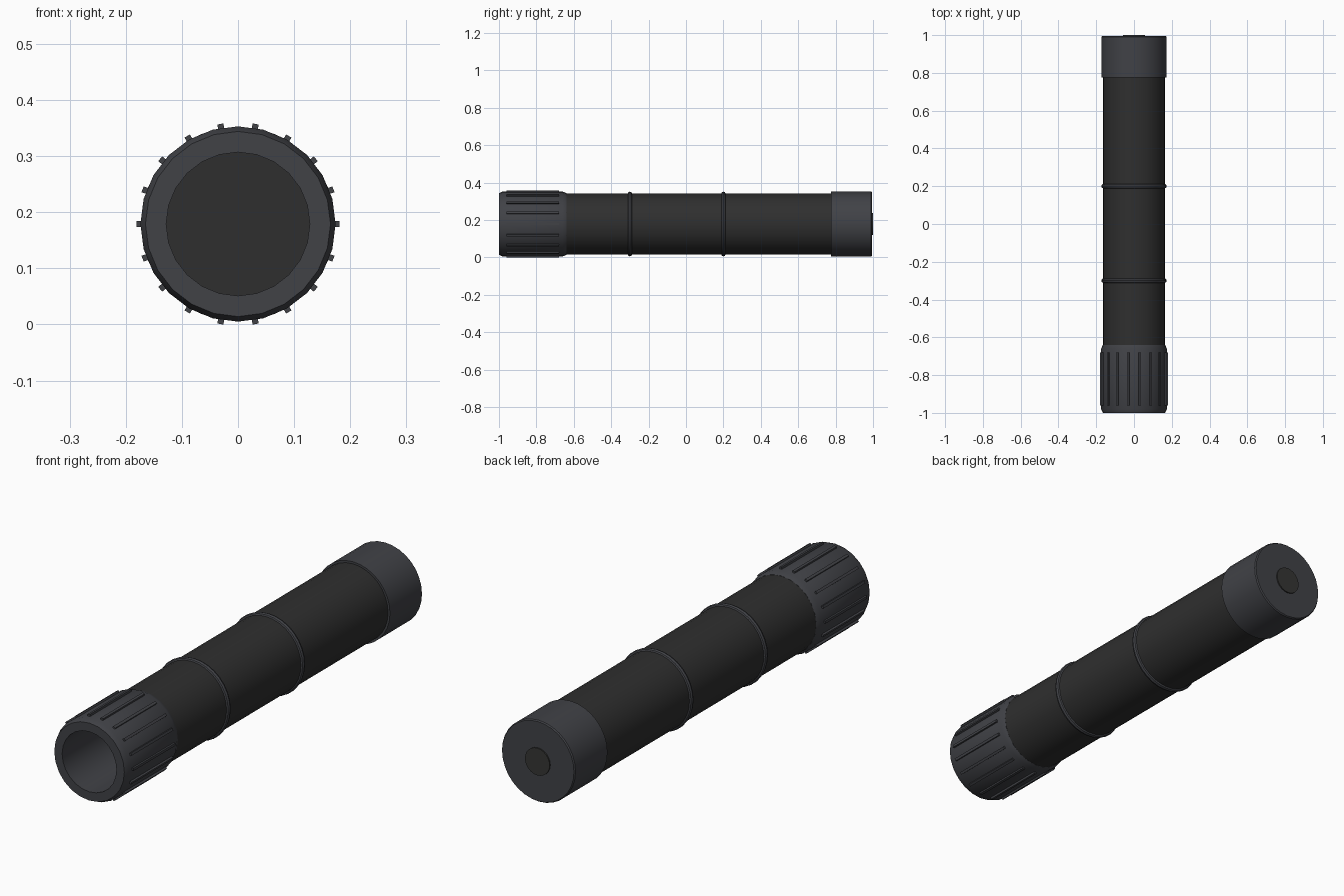
import bpy, bmesh, math
from mathutils import Matrix

if "Cube" in bpy.data.objects:
    bpy.data.objects.remove(bpy.data.objects["Cube"])

AXIS_Z = 0.179


def material(name, rgb):
    m = bpy.data.materials.new(name)
    m.diffuse_color = (*rgb, 1)
    m.use_nodes = True
    m.node_tree.nodes["Principled BSDF"].inputs["Base Color"].default_value = m.diffuse_color
    return m


DARK = material("black_body", (0.028, 0.028, 0.028))
GREY = material("dark_grey", (0.052, 0.054, 0.062))
RUBBER = material("button_rubber", (0.036, 0.036, 0.034))


def finish(bm, name, mat, smooth=True):
    bmesh.ops.recalc_face_normals(bm, faces=bm.faces)
    mesh = bpy.data.meshes.new(name)
    bm.to_mesh(mesh)
    bm.free()
    mesh.materials.append(mat)
    obj = bpy.data.objects.new(name, mesh)
    obj.location.z = AXIS_Z
    bpy.context.collection.objects.link(obj)
    if smooth:
        bpy.ops.object.select_all(action='DESELECT')
        obj.select_set(True)
        bpy.context.view_layer.objects.active = obj
        bpy.ops.object.shade_smooth_by_angle(angle=math.radians(30))
    return obj


def lathe(name, profile, sides, mat, tube=False):
    """Revolve (radius, y) points about the y axis; close as a tube or with end caps."""
    bm = bmesh.new()
    rings = []
    for r, y in profile:
        angles = [2 * math.pi * i / sides for i in range(sides)]
        rings.append([bm.verts.new((r * math.cos(a), y, r * math.sin(a))) for a in angles])
    pairs = list(zip(rings, rings[1:]))
    if tube:
        pairs.append((rings[-1], rings[0]))
    else:
        bm.faces.new(rings[0])
        bm.faces.new(rings[-1])
    for a, b in pairs:
        for i in range(sides):
            j = (i + 1) % sides
            bm.faces.new((a[i], a[j], b[j], b[i]))
    return finish(bm, name, mat)


# main barrel, its front end closes the hollow head
lathe("barrel", [(0.164, -0.66), (0.164, 0.80)], 32, DARK)

# hollow head with chamfered rims
lathe("head", [(0.128, -1.0), (0.165, -1.0), (0.174, -0.98), (0.174, -0.66),
               (0.165, -0.64), (0.128, -0.64)], 24, GREY, tube=True)

# raised grip ribs around the head
bm = bmesh.new()
for i in range(18):
    turn = Matrix.Rotation(math.radians(20 * i), 4, 'Y')
    place = Matrix.Translation((0.173, -0.82, 0))
    size = Matrix.Diagonal((0.016, 0.28, 0.011, 1))
    bmesh.ops.create_cube(bm, size=1, matrix=turn @ place @ size)
finish(bm, "grip_ribs", GREY, smooth=False)

# two rounded rings on the barrel
for name, y in (("front_ring", -0.3), ("rear_ring", 0.2)):
    section = [(0.162 + 0.011 * math.cos(k * math.pi / 4),
                y + 0.012 * math.sin(k * math.pi / 4)) for k in range(8)]
    lathe(name, section, 32, GREY, tube=True)

# tail cap and push button
lathe("tail_cap", [(0.173, 0.775), (0.173, 0.99), (0.169, 0.995)], 32, GREY)
lathe("tail_button", [(0.058, 0.97), (0.058, 1.0)], 24, RUBBER)
